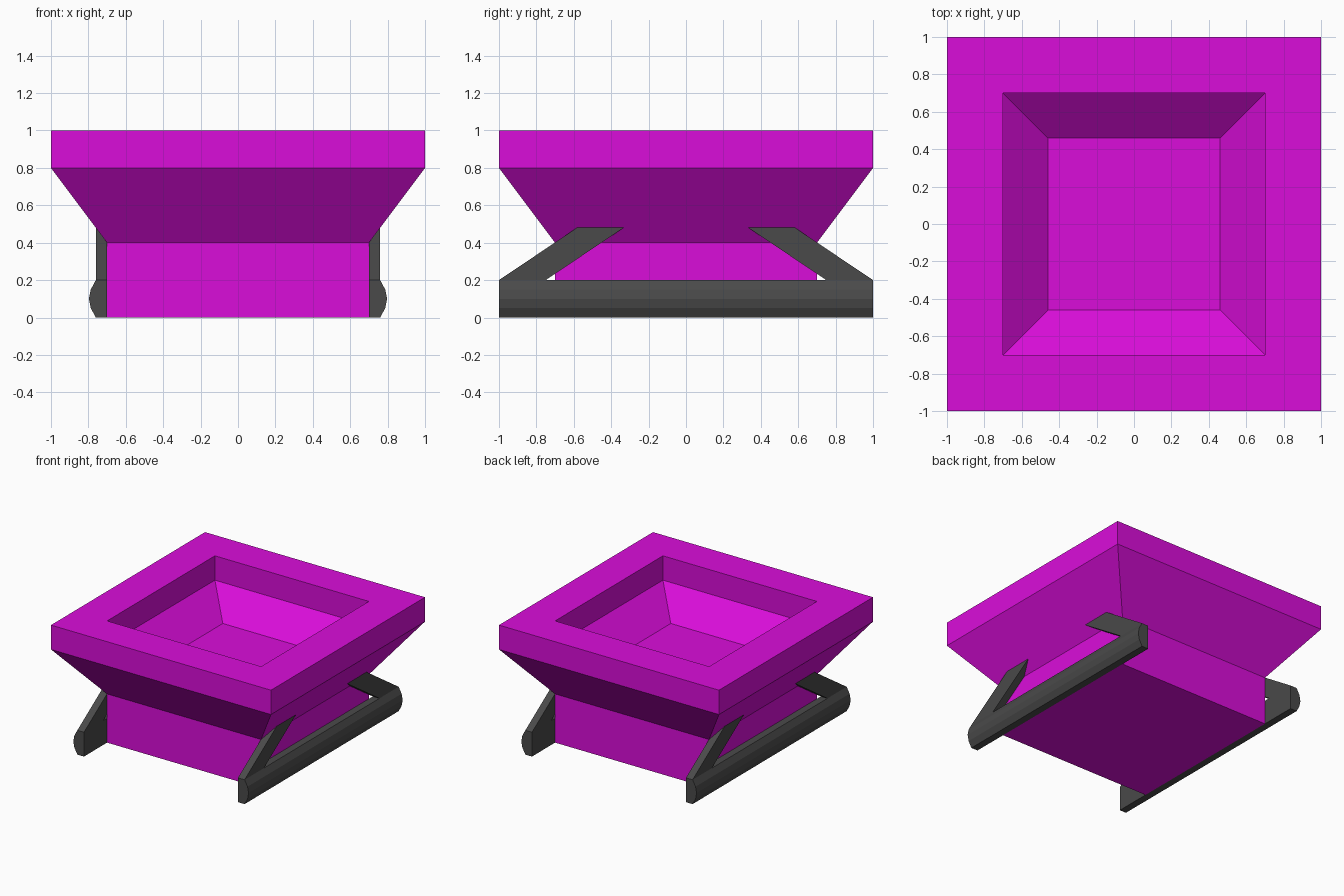
import bpy
import bmesh

if "Cube" in bpy.data.objects:
    bpy.data.objects.remove(bpy.data.objects["Cube"])


def material(name, rgb):
    m = bpy.data.materials.new(name)
    m.diffuse_color = (*rgb, 1)
    m.use_nodes = True
    m.node_tree.nodes["Principled BSDF"].inputs["Base Color"].default_value = m.diffuse_color
    return m


magenta = material("magenta", (0.70, 0.004, 0.70))
dark_grey = material("dark grey", (0.068, 0.068, 0.068))


def finish(name, bm, mat):
    bmesh.ops.recalc_face_normals(bm, faces=bm.faces)
    me = bpy.data.meshes.new(name)
    bm.to_mesh(me)
    bm.free()
    me.materials.append(mat)
    ob = bpy.data.objects.new(name, me)
    bpy.context.collection.objects.link(ob)
    return ob


def prism(name, points, offset, mat):
    """Extrude a closed 3D polygon along an offset."""
    bm = bmesh.new()
    face = bm.faces.new([bm.verts.new(p) for p in points])
    ext = bmesh.ops.extrude_face_region(bm, geom=[face], use_keep_orig=True)
    verts = [v for v in ext["geom"] if isinstance(v, bmesh.types.BMVert)]
    bmesh.ops.translate(bm, vec=offset, verts=verts)
    return finish(name, bm, mat)


# Square basin: rings of (half width, height) from the base, over the rim, to the floor
rings = [(0.7, 0), (0.7, 0.4), (1, 0.8), (1, 1), (0.7, 1), (0.7, 0.8), (0.46, 0.6)]
bm = bmesh.new()
loops = [[bm.verts.new((sx * r, sy * r, z)) for sx, sy in ((-1, -1), (1, -1), (1, 1), (-1, 1))]
         for r, z in rings]
for a, b in zip(loops, loops[1:]):
    for i in range(4):
        j = (i + 1) % 4
        bm.faces.new((a[i], a[j], b[j], b[i]))
bm.faces.new(loops[0])
bm.faces.new(loops[-1])
finish("basin", bm, magenta)

# Side runners with rounded outer face, and slanted struts up to the basin slope
runner = [(0.7, 0), (0.76, 0), (0.787, 0.05), (0.797, 0.1), (0.787, 0.15), (0.76, 0.2), (0.7, 0.2)]
strut = [(1, 0.2), (0.75, 0.2), (0.33, 0.482), (0.58, 0.482)]
for side, s in (("right", 1), ("left", -1)):
    prism(side + "_runner", [(s * x, -1, z) for x, z in runner], (0, 2, 0), dark_grey)
    for end, e in (("front", -1), ("back", 1)):
        prism(f"{side}_{end}_strut", [(s * 0.7, e * y, z) for y, z in strut],
              (s * 0.06, 0, 0), dark_grey)
